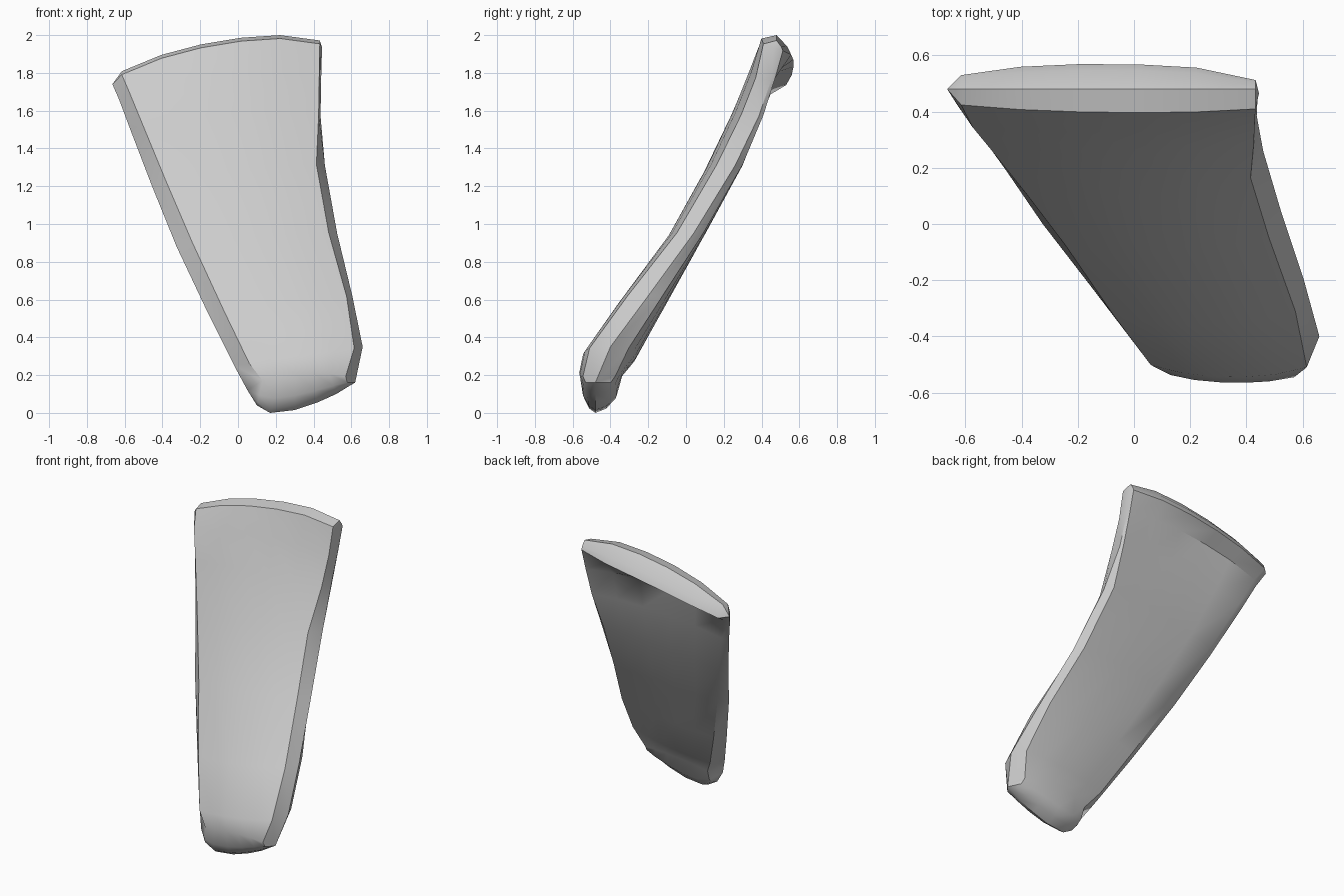
import bpy, bmesh, math

old = bpy.data.objects.get("Cube")
if old:
    bpy.data.objects.remove(old, do_unlink=True)

# One plain colour
grey = bpy.data.materials.new("light_grey")
grey.use_nodes = True
colour = (0.6, 0.6, 0.6, 1)
grey.diffuse_color = colour
grey.node_tree.nodes["Principled BSDF"].inputs["Base Color"].default_value = colour

# Stations, top to bottom: left rim, right rim, upward bow,
# left and right bevel width, bulge to the front and to the back
STATIONS = [((-.665, .48, 1.74), (.445, .465, 1.935), .112, .05, .012, .075, 0),
            ((-.63, .425, 1.66), (.44, .45, 1.76), .08, .055, .01, .11, .03),
            ((-.57, .35, 1.5), (.437, .385, 1.57), .05, .065, .01, .125, .035),
            ((-.455, .19, 1.2), (.46, .26, 1.31), .03, .075, .045, .125, .06),
            ((-.325, 0, .88), (.525, .04, .95), .02, .085, .045, .115, .075),
            ((-.155, -.22, .52), (.605, -.2, .62), 0, .085, .03, .15, .1),
            ((-.02, -.39, .25), (.66, -.4, .35), 0, .08, .045, .15, .13),
            ((.05, -.47, .12), (.62, -.48, .16), .07, .08, .05, .09, .14)]
# Rounded lower tip, left to right
TIP = [(.1, .04), (.17, 0), (.3, .015), (.42, .055), (.52, .1), (.585, .14)]
COLS = len(TIP)

bm = bmesh.new()


def vert(x, y, z):
    return bm.verts.new((x, y, z))


def skin(a, b):
    """Bridge two rows of equal length."""
    for i in range(len(a) - 1):
        quad = list(dict.fromkeys((a[i], a[i + 1], b[i + 1], b[i])))
        if len(quad) > 2:
            bm.faces.new(quad)


# Front and back rows share the rim vertices at both sides
fronts, backs = [], []
for n, (lpos, rpos, bow, bl, br, ahead, behind) in enumerate(STATIONS):
    left, right = vert(*lpos), vert(*rpos)
    front, back = [left], [left]
    for i in range(COLS):
        t = i / (COLS - 1)
        dome = .74 + .26 * math.sin(math.pi * t) ** .7
        for row, side in ((front, -ahead), (back, behind)):
            # The left bevel is narrower at the back
            inset = bl * (1 if row is front or n == 0 else .55)
            x = lpos[0] + inset + (rpos[0] - br - lpos[0] - inset) * t
            u = (x - lpos[0]) / (rpos[0] - lpos[0])
            base = left.co.lerp(right.co, u)
            arch = math.sin(math.pi * u)
            z = base.z + bow * arch ** .5
            if n == 0 and row is back:
                # The upper back lip flares out and sits lower than the front
                row.append(vert(x, .48 + .09 * arch ** .3, z - .1 * arch ** .3))
            else:
                row.append(vert(x, base.y + side * dome, z))
    fronts.append(front + [right])
    backs.append(back + [right])

# Broad front and back surfaces
for rows in (fronts, backs):
    for a, b in zip(rows, rows[1:]):
        skin(a, b)

# Rounded tip closes the lower end
first, last = fronts[-1][0], fronts[-1][-1]
tip = [first] + [vert(x, -.48, z) for x, z in TIP] + [last]
for rows in (fronts, backs):
    above = rows[-1]
    for rise, spread in ((.4, .78), (.12, .42)):
        ring = [first]
        for p, q in zip(tip[1:-1], rows[-1][1:-1]):
            d = q.co - p.co
            ring.append(vert(p.co.x + d.x * rise, p.co.y + d.y * spread,
                             p.co.z + d.z * rise))
        ring.append(last)
        skin(above, ring)
        above = ring
    skin(above, tip)

# Upper end: ridge, then a shallow dished face down to the back lip
f, b = fronts[0], backs[0]
ridge, dish = [f[0]], [f[0]]
for p, q in zip(f[1:-1], b[1:-1]):
    r = vert(p.co.x, .48, p.co.z + .018)
    ridge.append(r)
    dish.append(vert(r.co.x, r.co.y + (q.co.y - r.co.y) * .75,
                     r.co.z + (q.co.z - r.co.z) * .6))
ridge.append(f[-1])
dish.append(f[-1])
skin(f, ridge)
skin(ridge, dish)
skin(dish, b)

bmesh.ops.recalc_face_normals(bm, faces=bm.faces)
mesh = bpy.data.meshes.new("curved_panel")
bm.to_mesh(mesh)
bm.free()
panel = bpy.data.objects.new("curved_panel", mesh)
bpy.context.collection.objects.link(panel)
mesh.materials.append(grey)
bpy.context.view_layer.objects.active = panel
panel.select_set(True)
bpy.ops.object.shade_smooth_by_angle(angle=math.radians(34))
